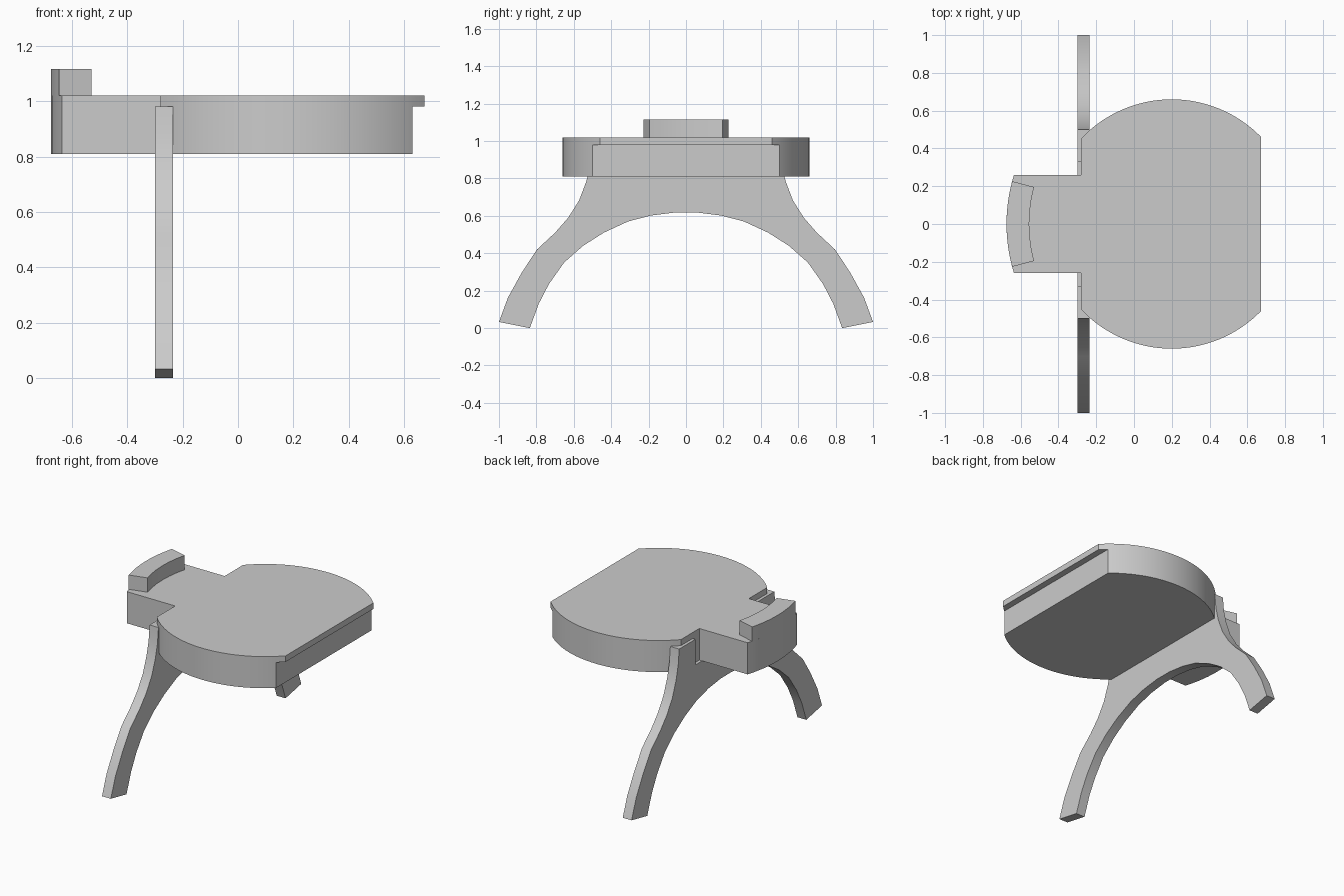
import bpy, bmesh
from math import sin, cos, asin, acos, radians
from mathutils import Vector

if "Cube" in bpy.data.objects:
    bpy.data.objects.remove(bpy.data.objects["Cube"])


def arc(cx, r, a0, a1, n):
    return [(cx + r * cos(a0 + (a1 - a0) * i / n), r * sin(a0 + (a1 - a0) * i / n))
            for i in range(n + 1)]


def mirrored(half):
    """Close a half outline (v >= 0) by reflecting its second coordinate."""
    return half + [(u, -v) for u, v in reversed(half) if abs(v) > 1e-5]


def prism(name, outline, direction):
    """Extrude a closed list of 3D points along a direction."""
    bm = bmesh.new()
    face = bm.faces.new([bm.verts.new(p) for p in outline])
    ext = bmesh.ops.extrude_face_region(bm, geom=[face])["geom"]
    bmesh.ops.translate(bm, vec=Vector(direction),
                        verts=[g for g in ext if isinstance(g, bmesh.types.BMVert)])
    bmesh.ops.recalc_face_normals(bm, faces=bm.faces)
    mesh = bpy.data.meshes.new(name)
    bm.to_mesh(mesh)
    bm.free()
    obj = bpy.data.objects.new(name, mesh)
    bpy.context.collection.objects.link(obj)
    return obj


def smooth(obj):
    bpy.ops.object.select_all(action='DESELECT')
    obj.select_set(True)
    bpy.context.view_layer.objects.active = obj
    bpy.ops.object.shade_smooth_by_angle(angle=radians(30))


CX, R, R_TAIL = 0.20, 0.66, 0.875
Z0, Z_LIP, Z1, Z_TAB = 0.81, 0.98, 1.02, 1.115

# Plate: disc cut flat at the right, with a rectangular tail ending in an arc
half = arc(CX, R, acos(0.473 / R), acos(-0.48 / R), 32)
half += [(-0.28, 0.26)]
half += arc(CX, R_TAIL, radians(180) - asin(0.26 / R_TAIL), radians(180), 6)
plate = prism("plate", [(x, y, Z0) for x, y in mirrored(half)], (0, 0, Z1 - Z0))

# Step under the right edge, leaving a thin lip
step = [(0.63, -0.8), (0.8, -0.8), (0.8, 0.8), (0.63, 0.8)]
cutter = prism("step_cutter", [(x, y, 0.6) for x, y in step], (0, 0, Z_LIP - 0.6))
cutter.hide_render = True
mod = plate.modifiers.new("step", 'BOOLEAN')
mod.operation = 'DIFFERENCE'
mod.solver = 'EXACT'
mod.object = cutter
bpy.context.view_layer.objects.active = plate
bpy.ops.object.modifier_apply(modifier=mod.name)
bpy.data.objects.remove(cutter)
smooth(plate)

# Curved stop block on the tail
a0, a1 = radians(165), radians(195)
ring = arc(CX, R_TAIL, a0, a1, 12) + arc(CX, 0.755, a1, a0, 6)
smooth(prism("stop_block", [(x, y, Z1) for x, y in ring], (0, 0, Z_TAB - Z1)))

# Arched leg frame, notched around the tail (half profile as z, y)
inner = [(0.618, 0.06), (0.602, 0.187), (0.57, 0.31), (0.51, 0.44), (0.44, 0.55),
         (0.35, 0.652), (0.235, 0.733), (0.131, 0.787), (0.0, 0.835)]
outer = [(0.033, 1.0), (0.163, 0.952), (0.297, 0.878), (0.42, 0.797), (0.51, 0.70),
         (0.59, 0.63), (0.682, 0.572), (0.784, 0.533), (0.88, 0.51), (Z_LIP, 0.50)]
notch = [(Z_LIP, 0.33), (Z0, 0.33)]
profile = mirrored(inner + outer + notch)
smooth(prism("arched_leg", [(-0.30, y, z) for z, y in profile], (0.065, 0, 0)))
